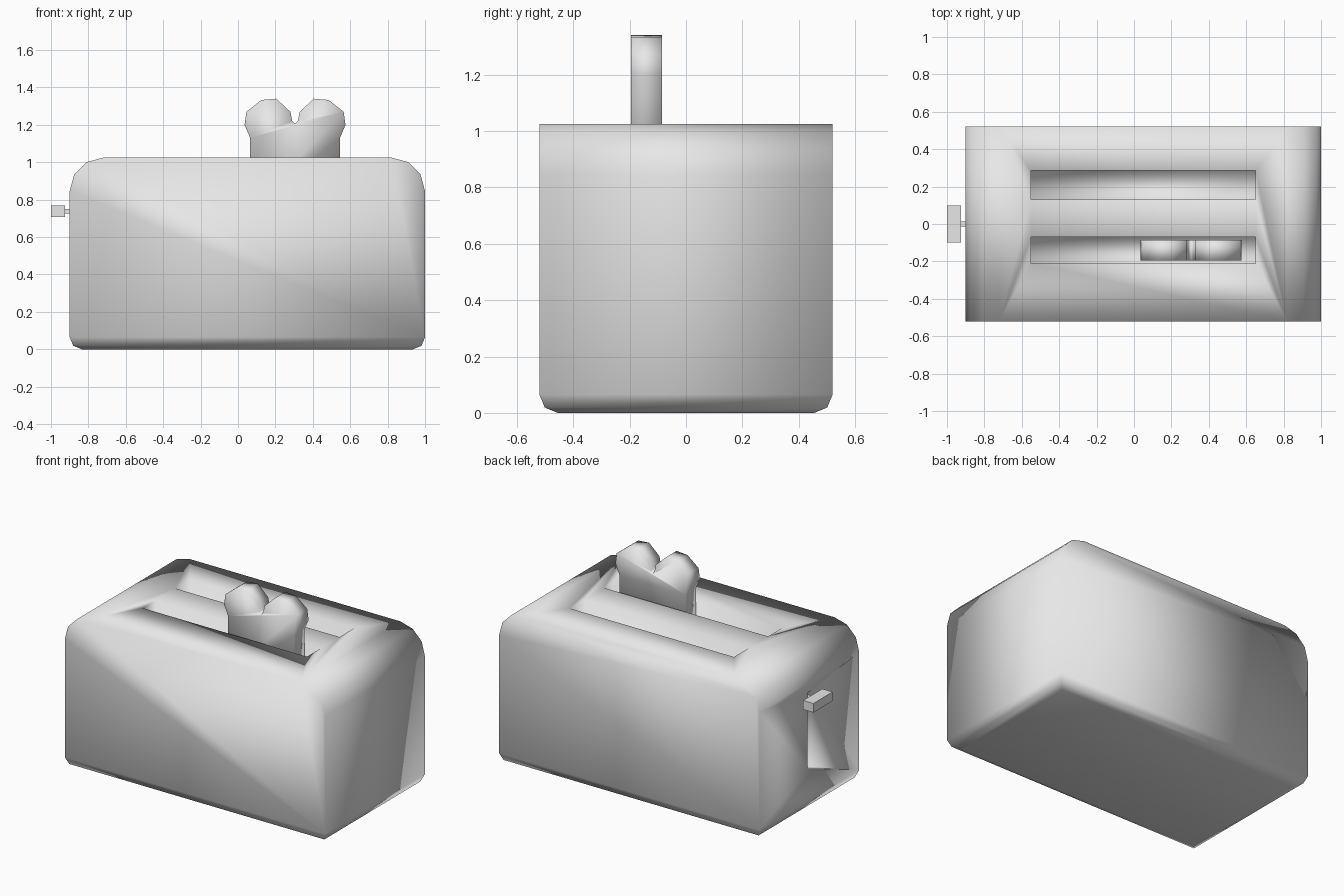
import bpy
import bmesh

cube = bpy.data.objects.get("Cube")
if cube:
    bpy.data.objects.remove(cube, do_unlink=True)

GREY = (0.8, 0.8, 0.8, 1)
mat = bpy.data.materials.new("light grey")
mat.use_nodes = True
mat.diffuse_color = GREY
mat.node_tree.nodes["Principled BSDF"].inputs["Base Color"].default_value = GREY


def make_object(name, bm, smooth=False):
    bmesh.ops.recalc_face_normals(bm, faces=bm.faces[:])
    for f in bm.faces:
        f.smooth = smooth
    mesh = bpy.data.meshes.new(name)
    bm.to_mesh(mesh)
    bm.free()
    mesh.materials.append(mat)
    obj = bpy.data.objects.new(name, mesh)
    bpy.context.collection.objects.link(obj)
    return obj


def box_mesh(xs, ys, zs):
    bm = bmesh.new()
    bmesh.ops.create_cube(bm, size=1)
    for v in bm.verts:
        v.co = [r[0] if c < 0 else r[1] for c, r in zip(v.co, (xs, ys, zs))]
    return bm


# Housing: small bevel all round the base, large rounding over the two ends
LEFT, RIGHT, DEPTH, TOP = -0.9, 1.0, 0.52, 1.025
bm = box_mesh((LEFT, RIGHT), (-DEPTH, DEPTH), (0, TOP))


def bevel(test, offset, segments):
    edges = [e for e in bm.edges if test(e.verts[0].co, e.verts[1].co)]
    bmesh.ops.bevel(bm, geom=edges, offset=offset, segments=segments,
                    profile=0.5, affect='EDGES', clamp_overlap=True)


bevel(lambda a, b: min(a.z, b.z) > 1 and abs(a.x - b.x) < 0.01, 0.18, 3)
bevel(lambda a, b: max(a.z, b.z) < 0.001, 0.065, 2)
body = make_object("housing", bm, True)

# Bread slots and lever groove are cut out of the housing
cuts = [
    ((-0.55, 0.65), (0.13, 0.285), (0.35, 1.3)),
    ((-0.55, 0.65), (-0.21, -0.07), (0.35, 1.3)),
    ((-1.0, -0.83), (-0.017, 0.017), (0.28, 0.78)),
]
for cut in cuts:
    cutter = make_object("slot_cutter", box_mesh(*cut), True)
    cutter.hide_render = True
    mod = body.modifiers.new("slot", 'BOOLEAN')
    mod.operation = 'DIFFERENCE'
    mod.solver = 'EXACT'
    mod.object = cutter
    bpy.context.view_layer.objects.active = body
    bpy.ops.object.modifier_apply(modifier=mod.name)
    bpy.data.objects.remove(cutter, do_unlink=True)
for p in body.data.polygons:
    p.use_smooth = True

# Bread slice: half outline mirrored about its centre, then extruded
half = [(0.24, 0.75), (0.24, 1.13), (0.27, 1.2), (0.26, 1.27),
        (0.18, 1.333), (0.1, 1.34), (0.025, 1.27), (0.015, 1.22)]
outline = half + [(0, 1.205)] + [(-x, z) for x, z in reversed(half)]
bm = bmesh.new()
face = bm.faces.new([bm.verts.new((0.305 + x, -0.195, z)) for x, z in outline])
side = bmesh.ops.extrude_face_region(bm, geom=[face])
verts = [g for g in side["geom"] if isinstance(g, bmesh.types.BMVert)]
bmesh.ops.translate(bm, verts=verts, vec=(0, 0.11, 0))
make_object("bread_slice", bm, True)

# Lever
make_object("lever_knob", box_mesh((-1, -0.925), (-0.1, 0.1), (0.708, 0.768)))
make_object("lever_stem", box_mesh((-0.926, -0.84), (-0.014, 0.014), (0.725, 0.75)))
